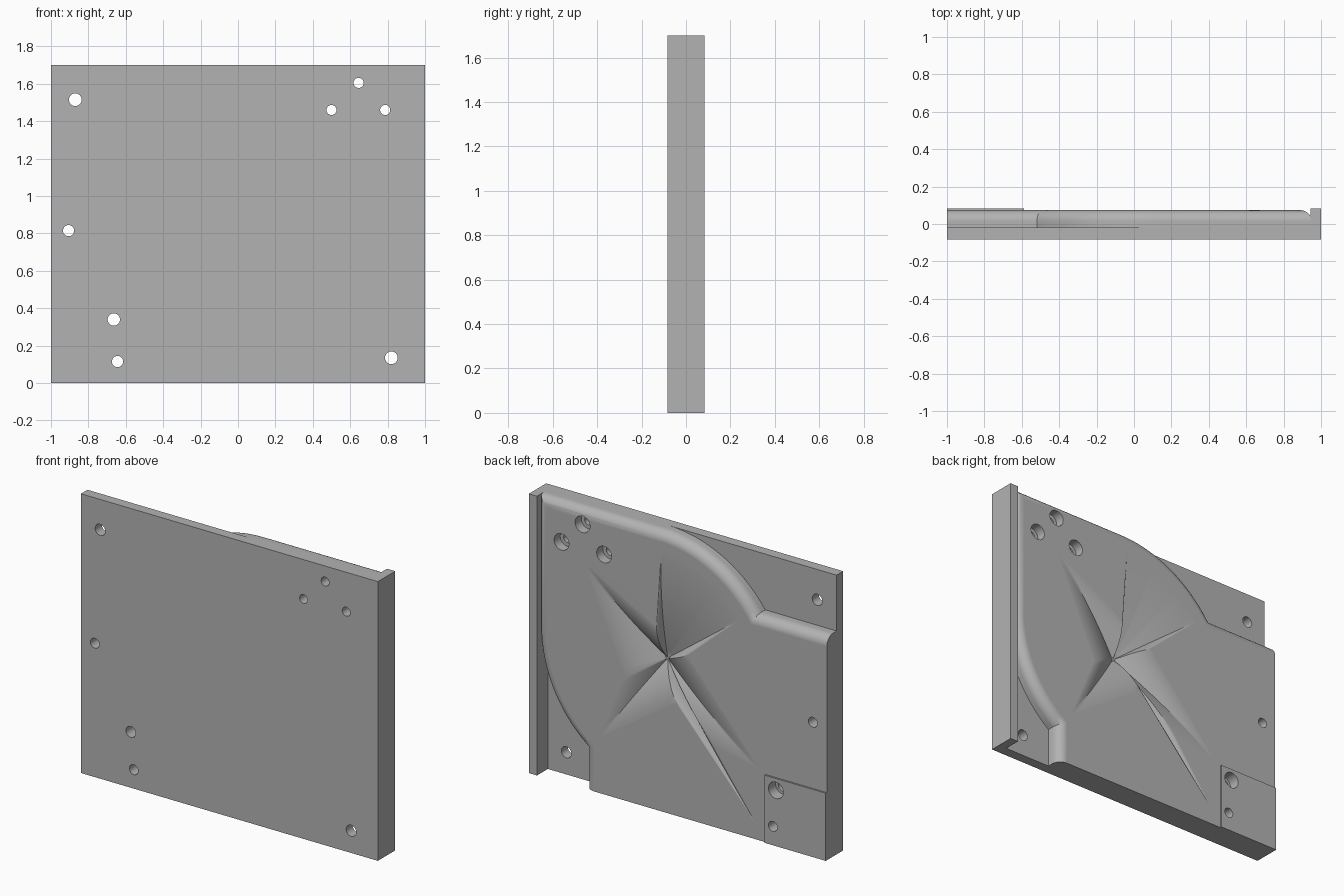
import bpy, bmesh
from math import radians, cos, sin, pi
from mathutils import Vector

if "Cube" in bpy.data.objects:
    bpy.data.objects.remove(bpy.data.objects["Cube"], do_unlink=True)

grey = bpy.data.materials.new("plain_grey")
grey.use_nodes = True
grey.diffuse_color = (0.45, 0.45, 0.45, 1)
grey.node_tree.nodes["Principled BSDF"].inputs["Base Color"].default_value = (0.45, 0.45, 0.45, 1)

FRONT, FLOOR, FACE, TOP = -0.083, -0.02, 0.074, 0.084
HEIGHT = 1.7
CX, CZ, R = 0.14, 0.89, 0.81      # disc that shapes the raised body


def finish(name, bm):
    bmesh.ops.recalc_face_normals(bm, faces=bm.faces)
    mesh = bpy.data.meshes.new(name)
    bm.to_mesh(mesh)
    bm.free()
    mesh.materials.append(grey)
    obj = bpy.data.objects.new(name, mesh)
    bpy.context.collection.objects.link(obj)
    return obj


def prism(name, outline, y0, y1, fillet=0):
    """Extrude an x-z outline along y, optionally rounding its rear rim."""
    bm = bmesh.new()
    face = bm.faces.new([bm.verts.new((x, y0, z)) for x, z in outline])
    out = bmesh.ops.extrude_face_region(bm, geom=[face])["geom"]
    moved = [g for g in out if isinstance(g, bmesh.types.BMVert)]
    bmesh.ops.translate(bm, verts=moved, vec=(0, y1 - y0, 0))
    if fillet:
        rim = [e for e in bm.edges if all(v in moved for v in e.verts)]
        bmesh.ops.bevel(bm, geom=rim, offset=fillet, segments=8, profile=0.5,
                        affect='EDGES', clamp_overlap=False)
    return finish(name, bm)


def box(name, x0, x1, y0, y1, z0, z1):
    return prism(name, [(x0, z0), (x1, z0), (x1, z1), (x0, z1)], y0, y1)


def arc(x, z, r, a0, a1, n):
    angles = [radians(a0 + (a1 - a0) * i / n) for i in range(n + 1)]
    return [(x + r * cos(a), z + r * sin(a)) for a in angles]


def rod(x, z, r, y0, y1):
    return prism("drill", arc(x, z, r, 0, 348.75, 31), y0, y1)


def combine(obj, other, operation):
    mod = obj.modifiers.new("combine", 'BOOLEAN')
    mod.operation, mod.solver, mod.object = operation, 'EXACT', other
    bpy.context.view_layer.objects.active = obj
    bpy.ops.object.modifier_apply(modifier=mod.name)
    bpy.data.objects.remove(other, do_unlink=True)


def star_pit(points, depth, rings=14, steps=12):
    """Solid whose front is a star-shaped hollow fading out at its rim."""
    rim = []
    for a, b in zip(points, points[1:] + points[:1]):
        rim += [Vector(a).lerp(Vector(b), i / steps) for i in range(steps)]
    c, n = Vector((CX, CZ)), len(rim)
    bm = bmesh.new()
    apex = bm.verts.new((CX, FACE - depth, CZ))
    loops = []
    for k in range(1, rings + 1):
        t = k / rings
        y = FACE + 0.0003 - depth * (1 - t) ** 2
        flat = [c.lerp(p, t) for p in rim]
        loops.append([bm.verts.new((p.x, y, p.y)) for p in flat])
    loops.append([bm.verts.new((p.x, FACE + 0.1, p.y)) for p in rim])
    for i in range(n):
        j = (i + 1) % n
        bm.faces.new((apex, loops[0][i], loops[0][j]))
        for lo, hi in zip(loops, loops[1:]):
            bm.faces.new((lo[i], hi[i], hi[j], lo[j]))
    bm.faces.new(loops[-1])
    return finish("pit_cutter", bm)


# Raised body: disc-shaped shoulders with a rounded rim
outline = [(-1.2, -0.2), (0.628, -0.2)]
outline += arc(CX, CZ, R, -53, 0, 24)
outline += [(CX + R, HEIGHT)]
outline += arc(CX, CZ, R, 90, 144.5, 24)
outline += [(-1.2, 1.36)]
plate = prism("mounting_plate", outline, -0.05, FACE, 0.06)
combine(plate, box("trim", -1, 1.5, -0.5, 0.5, 0, 2), 'INTERSECT')

# Star-shaped hollow around the disc centre
star = [(0.66, 1.4), (0.148, 1.12)]
star += arc(CX, CZ, 0.72, 92, 143, 3)
star += [(-0.07, 1.0), (-0.58, 0.41), (-0.25, 0.48), (-0.58, 0.03),
         (0.007, 0.677), (0.55, 0.31), (0.37, 0.75)]
combine(plate, star_pit(star, 0.1), 'DIFFERENCE')

# Base sheet, side rail and corner pad
combine(plate, box("base", -1, 1, FRONT, FLOOR, 0, HEIGHT), 'UNION')
combine(plate, box("rail", 0.945, 1, FRONT, TOP, 0, HEIGHT), 'UNION')
combine(plate, box("pad", -1, -0.588, 0, TOP, 0, 0.412), 'UNION')

# Through holes, some with a counterbore from the rear
holes = [(0.5, 1.46, 0.027, 0.05), (0.645, 1.605, 0.027, 0.05),
         (0.787, 1.46, 0.027, 0.05), (-0.664, 0.34, 0.033, 0.05),
         (-0.87, 1.515, 0.034, 0), (-0.906, 0.815, 0.03, 0),
         (-0.644, 0.115, 0.03, 0), (0.82, 0.135, 0.034, 0)]
for x, z, r, bore in holes:
    combine(plate, rod(x, z, r, -0.3, 0.3), 'DIFFERENCE')
    if bore:
        combine(plate, rod(x, z, bore, 0.015, 0.3), 'DIFFERENCE')

# Smooth shading with crisp edges
bpy.ops.object.select_all(action='DESELECT')
plate.select_set(True)
bpy.context.view_layer.objects.active = plate
bpy.ops.object.shade_smooth_by_angle(angle=radians(32))
weighted = plate.modifiers.new("even_normals", 'WEIGHTED_NORMAL')
weighted.keep_sharp = True
